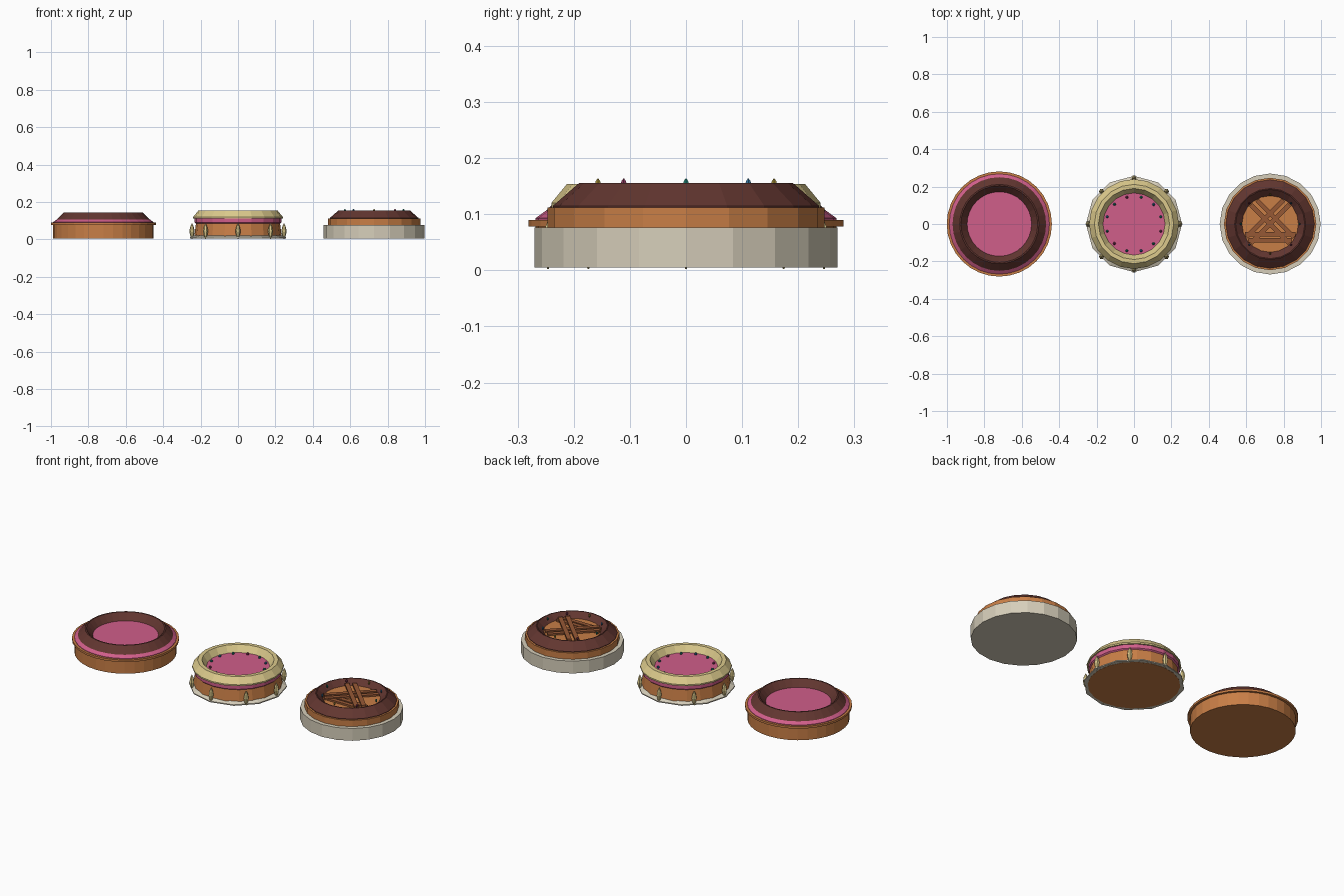
import bpy, math
from mathutils import Vector

if "Cube" in bpy.data.objects:
    bpy.data.objects.remove(bpy.data.objects["Cube"])


def material(name, *rgb):
    lin = [((c / 255 + 0.055) / 1.055) ** 2.4 for c in rgb] + [1]
    m = bpy.data.materials.new(name)
    m.use_nodes = True
    m.diffuse_color = lin
    m.node_tree.nodes["Principled BSDF"].inputs["Base Color"].default_value = lin
    return m


crust = material("golden crust", 200, 126, 70)
caramel = material("caramel", 150, 88, 53)
chocolate = material("chocolate", 98, 54, 48)
pink = material("pink icing", 208, 94, 138)
cream = material("yellow cream", 220, 202, 140)
white = material("white icing", 214, 206, 186)
candy = [material("teal candy", 30, 125, 110), material("blue candy", 50, 110, 150),
         material("olive candy", 150, 130, 50), material("plum candy", 135, 55, 90)]


def make(name, verts, faces, mat):
    me = bpy.data.meshes.new(name)
    me.from_pydata(verts, [], faces)
    me.materials.append(mat)
    ob = bpy.data.objects.new(name, me)
    bpy.context.collection.objects.link(ob)
    return ob


def lathe(name, x, profile, mat, sides=20):
    """Spin (radius, height) points, closing both ends with flat caps."""
    verts = [(x + r * math.cos(math.tau * i / sides), r * math.sin(math.tau * i / sides), z)
             for r, z in profile for i in range(sides)]
    faces = [(k * sides + i, k * sides + (i + 1) % sides,
              (k + 1) * sides + (i + 1) % sides, (k + 1) * sides + i)
             for k in range(len(profile) - 1) for i in range(sides)]
    faces += [tuple(reversed(range(sides))),
              tuple(range(len(verts) - sides, len(verts)))]
    return make(name, verts, faces, mat)


def bead(name, loc, radius, height, mat, sides=6):
    """Pointed lozenge with two rings."""
    ob = lathe(name, 0, [(radius * 0.1, -height), (radius * 0.75, -height * 0.5), (radius, 0),
                         (radius * 0.75, height * 0.5), (radius * 0.1, height)], mat, sides)
    ob.location = loc
    return ob


def polar(x, r, angle, z):
    return Vector((x + r * math.cos(angle), r * math.sin(angle), z))


# Left tart: crust, pink band and hollow chocolate ring
L = -0.72
lathe("left_crust", L, [(0.268, 0.005), (0.268, 0.078), (0.281, 0.078), (0.281, 0.09), (0.26, 0.09)], crust, 32)
lathe("left_pink_band", L, [(0.268, 0.088), (0.268, 0.093), (0.25, 0.106)], pink, 32)
lathe("left_chocolate_ring", L, [(0.25, 0.1), (0.25, 0.106), (0.212, 0.143), (0.205, 0.143), (0.152, 0.083)],
      chocolate, 32)
lathe("left_filling", L, [(0.15, 0.08), (0.153, 0.085)], caramel, 32)

# Middle tart: skirt, crust, pink band and cream ring
lathe("middle_skirt", 0, [(0.257, 0.006), (0.257, 0.012), (0.235, 0.022)], white, 12)
lathe("middle_crust", 0, [(0.235, 0.005), (0.225, 0.085)], crust)
lathe("middle_pink_band", 0, [(0.225, 0.084), (0.232, 0.09), (0.232, 0.115)], pink)
lathe("middle_cream_ring", 0, [(0.24, 0.112), (0.24, 0.12), (0.212, 0.154), (0.19, 0.154), (0.165, 0.116)], cream)
lathe("middle_filling", 0, [(0.165, 0.113), (0.166, 0.118)], pink)
for i in range(8):
    bead(f"side_drop_{i}", polar(0, 0.246, math.tau * i / 8, 0.044), 0.014, 0.042, cream)
for i in range(12):
    a = math.tau * i / 12 + 0.26
    bead(f"sprinkle_{i}", polar(0, 0.148, a, 0.122), 0.008, 0.009, candy[i % 2 * (i % 4)])

# Right tart: white base, crust step, chocolate ring
R = 0.728
lathe("right_base", R, [(0.27, 0.005), (0.27, 0.076)], white)
lathe("right_crust", R, [(0.247, 0.075), (0.247, 0.112)], crust)
lathe("right_chocolate_ring", R, [(0.237, 0.111), (0.237, 0.115), (0.19, 0.156), (0.185, 0.156), (0.15, 0.125)],
      chocolate)
lathe("right_filling", R, [(0.15, 0.12), (0.151, 0.128)], crust)
for i in range(8):
    bead(f"candy_{i}", polar(R, 0.157, math.tau * i / 8, 0.154), 0.006, 0.01, candy[i % 4])


# Lattice: three directions of paired strips
def strip(name, angle, offset, length, z):
    d = Vector((math.cos(angle), math.sin(angle), 0))
    n = Vector((-d.y, d.x, 0))
    c = Vector((R, 0, z)) + n * offset
    verts = [c + d * sx * length + n * sy * 0.012 + Vector((0, 0, sz * 0.005))
             for sz in (-1, 1) for sx, sy in ((-1, -1), (1, -1), (1, 1), (-1, 1))]
    faces = [(3, 2, 1, 0), (4, 5, 6, 7)] + [(i, (i + 1) % 4, 4 + (i + 1) % 4, 4 + i) for i in range(4)]
    make(name, verts, faces, caramel)


for k, (angle, offsets) in enumerate(((0, (-0.055, -0.088)), (math.radians(45), (0.0, 0.04)),
                                      (math.radians(-45), (0.0, 0.04)))):
    for j, off in enumerate(offsets):
        strip(f"lattice_strip_{k}_{j}", angle, off, math.sqrt(0.155 ** 2 - off ** 2) - 0.01, 0.133 + 0.004 * k)
